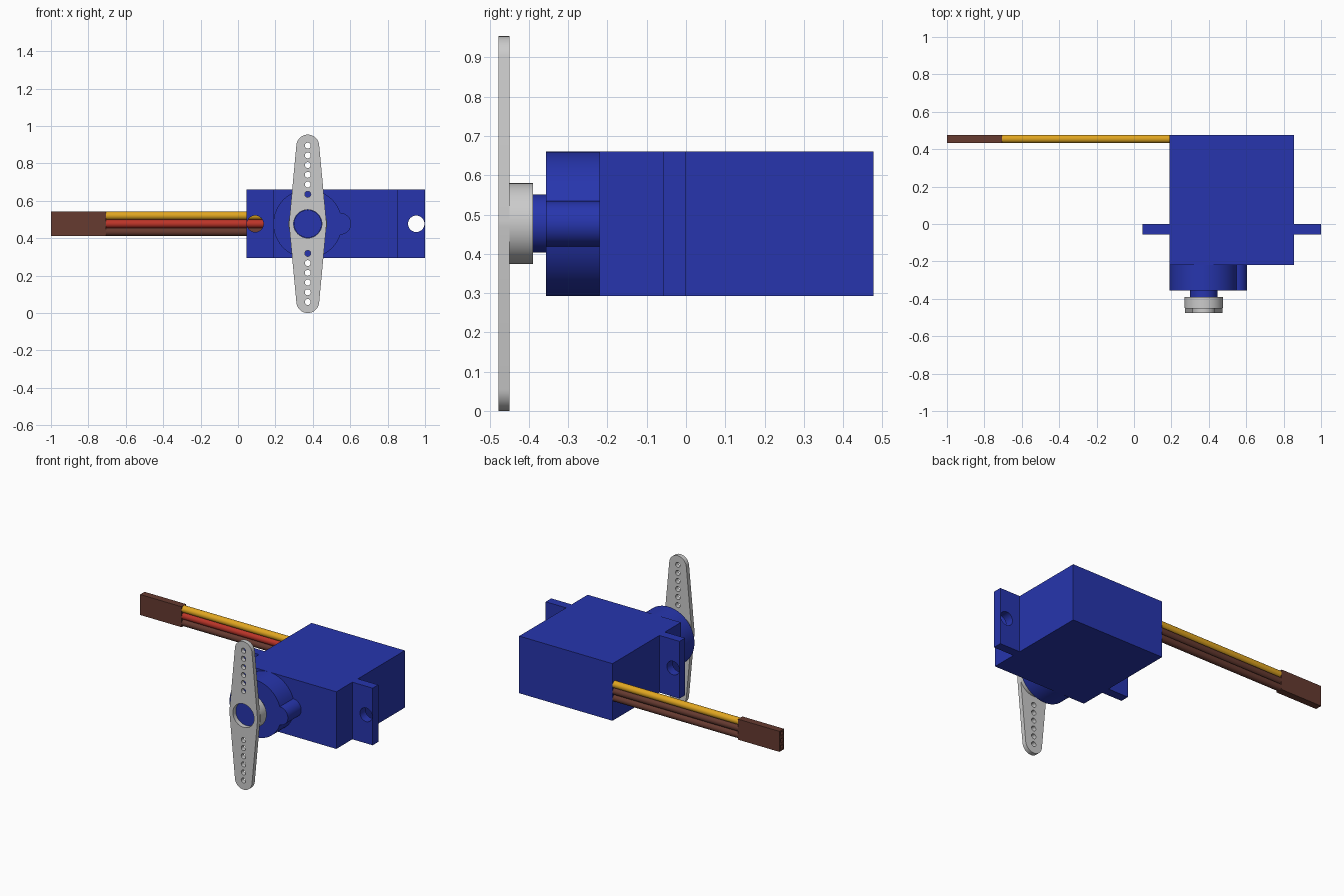
import bpy, bmesh, math
from math import sin, cos, pi
from mathutils import Matrix

if "Cube" in bpy.data.objects:
    bpy.data.objects.remove(bpy.data.objects["Cube"])

def material(name, rgb):
    m = bpy.data.materials.new(name)
    m.diffuse_color = (*rgb, 1)
    m.use_nodes = True
    m.node_tree.nodes["Principled BSDF"].inputs["Base Color"].default_value = m.diffuse_color
    return m

BLUE = material("blue", (0.02, 0.036, 0.42))
YELLOW = material("yellow", (0.75, 0.38, 0.015))
RED = material("red", (0.5, 0.035, 0.022))
BROWN = material("brown", (0.133, 0.043, 0.03))

def finish(ob, mat, smooth=True):
    if mat:
        ob.data.materials.append(mat)
    if smooth:
        bpy.ops.object.select_all(action='DESELECT')
        ob.select_set(True)
        bpy.context.view_layer.objects.active = ob
        bpy.ops.object.shade_smooth_by_angle(angle=math.radians(35))
    return ob

def box(name, boxes, mat=None):
    """One object from a list of (x0, x1, y0, y1, z0, z1) boxes."""
    bm = bmesh.new()
    for x0, x1, y0, y1, z0, z1 in boxes:
        m = Matrix.Translation(((x0+x1)/2, (y0+y1)/2, (z0+z1)/2)) @ Matrix.Diagonal((x1-x0, y1-y0, z1-z0, 1))
        bmesh.ops.create_cube(bm, size=1, matrix=m)
    me = bpy.data.meshes.new(name)
    bm.to_mesh(me)
    bm.free()
    ob = bpy.data.objects.new(name, me)
    bpy.context.collection.objects.link(ob)
    return finish(ob, mat, False)

def circle(x, z, r, n=48):
    return [(x + r*cos(2*pi*i/n), z + r*sin(2*pi*i/n)) for i in range(n)]

def plate(name, loops, y0, y1, mat=None):
    """Extrude outlines (with holes) in the xz plane from y0 to y1."""
    cu = bpy.data.curves.new(name, 'CURVE')
    cu.dimensions = '2D'
    cu.fill_mode = 'BOTH'
    cu.extrude = (y1 - y0) / 2
    for pts in loops:
        s = cu.splines.new('POLY')
        s.points.add(len(pts) - 1)
        for p, (x, z) in zip(s.points, pts):
            p.co = (x, z, 0, 1)
        s.use_cyclic_u = True
    tmp = bpy.data.objects.new(name + "_outline", cu)
    bpy.context.collection.objects.link(tmp)
    dg = bpy.context.evaluated_depsgraph_get()
    me = bpy.data.meshes.new_from_object(tmp.evaluated_get(dg))
    bpy.data.objects.remove(tmp)
    bm = bmesh.new()
    bm.from_mesh(me)
    bmesh.ops.remove_doubles(bm, verts=bm.verts, dist=1e-5)
    bmesh.ops.transform(bm, verts=bm.verts,
                        matrix=Matrix.Translation((0, (y0+y1)/2, 0)) @ Matrix.Rotation(pi/2, 4, 'X'))
    bmesh.ops.recalc_face_normals(bm, faces=bm.faces)
    bm.to_mesh(me)
    bm.free()
    me.materials.clear()
    me.name = name
    ob = bpy.data.objects.new(name, me)
    bpy.context.collection.objects.link(ob)
    return finish(ob, mat)

CX, CZ = 0.373, 0.477          # output shaft axis
Z0, Z1 = 0.293, 0.661          # case height

# Case and mounting ears
box("case", [(0.19, 0.855, -0.22, 0.477, Z0, Z1)], BLUE)
for side, x0, x1, hx in (("left", 0.046, 0.19, 0.092), ("right", 0.855, 1.0, 0.953)):
    plate(side + "_mounting_ear", [[(x0, Z0), (x1, Z0), (x1, Z1), (x0, Z1)],
                                   circle(hx, CZ, 0.044)], -0.057, 0, BLUE)

# Gear housing with its small bump: one outline where the two circles meet
R, bx, r = 0.184, 0.547, 0.058
d = bx - CX
a = math.acos((R*R + d*d - r*r) / (2*R*d))
b = math.acos((r*r + d*d - R*R) / (2*r*d))
big = [a + (2*pi - 2*a)*i/56 for i in range(57)]
b = pi - b
small = [-b + 2*b*i/20 for i in range(1, 20)]
outline = [(CX + R*cos(t), CZ + R*sin(t)) for t in big]
outline += [(bx + r*cos(t), CZ + r*sin(t)) for t in small]
plate("gear_housing", [outline], -0.356, -0.22, BLUE)

# Output shaft and horn
plate("output_shaft", [circle(CX, CZ, 0.074)], -0.45, -0.35, BLUE)
plate("horn_hub", [circle(CX, CZ, 0.103), circle(CX, CZ, 0.0755)], -0.449, -0.389)
arm, tip, mid = 0.416, 0.061, 0.1
t = math.asin((mid - tip) / arm)
top = [(CX + tip*cos(q), CZ + arm + tip*sin(q))
       for q in [t + (pi - 2*t)*i/20 for i in range(21)]]
side = [(CX - mid*cos(q), CZ - mid*sin(q)) for q in [-t + 2*t*i/4 for i in range(5)]]
half = top + side
horn = half + [(2*CX - x, 2*CZ - z) for x, z in half]
holes = [circle(CX, CZ + s*(0.158 + 0.052*i), 0.016, 20) for s in (1, -1) for i in range(6)]
plate("horn_arm", [horn, circle(CX, CZ, 0.0755)] + holes, -0.477, -0.449)

# Three wires
WY, WR = 0.455, 0.022
for i, (name, mat) in enumerate((("brown", BROWN), ("red", RED), ("yellow", YELLOW))):
    bpy.ops.mesh.primitive_cylinder_add(vertices=32, radius=WR, depth=0.92,
        location=(-0.25, WY, CZ + (i-1)*0.0435), rotation=(0, pi/2, 0))
    wire = bpy.context.object
    wire.name = name + "_wire"
    finish(wire, mat)
    if name == "red":           # brown backing on the middle wire
        wire.data.materials.append(BROWN)
        for f in wire.data.polygons:
            f.material_index = int(f.normal.y > 0.01)

# Plug with three square sockets
plug = box("plug", [(-1, -0.705, 0.432, 0.477, CZ-0.066, CZ+0.066)], BROWN)
cut = box("socket_cutter", [(-1.1, -0.8, WY-0.012, WY+0.012, CZ+k*0.0435-0.012, CZ+k*0.0435+0.012)
                            for k in (-1, 0, 1)])
cut.hide_render = True
mod = plug.modifiers.new("sockets", 'BOOLEAN')
mod.operation = 'DIFFERENCE'
mod.object = cut
bpy.context.view_layer.objects.active = plug
bpy.ops.object.modifier_apply(modifier=mod.name)
bpy.data.objects.remove(cut)
